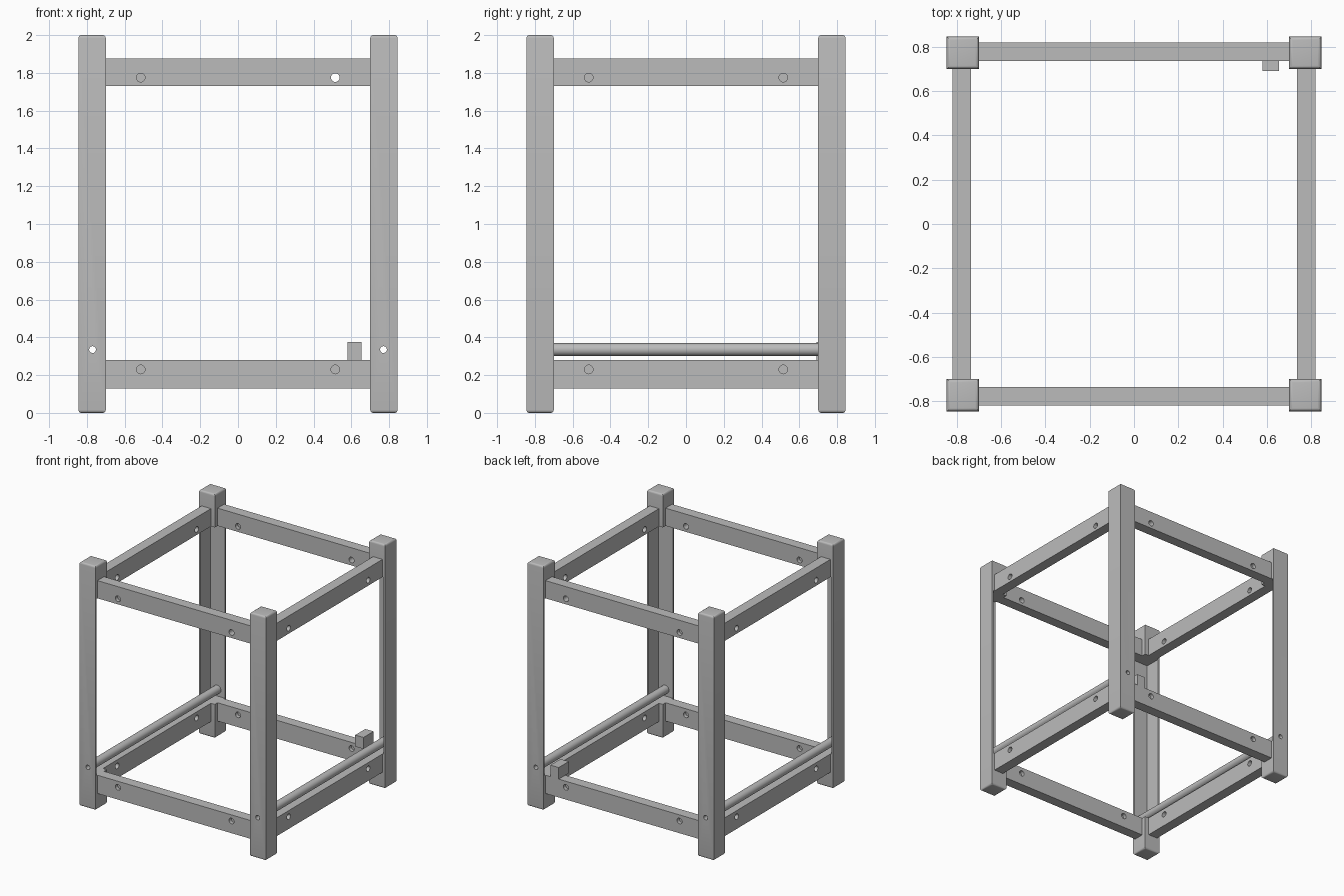
import bpy
import bmesh
from math import pi
from mathutils import Matrix, Vector

old = bpy.data.objects.get("Cube")
if old:
    bpy.data.objects.remove(old, do_unlink=True)

grey = bpy.data.materials.new("plain_grey")
grey.use_nodes = True
grey.diffuse_color = (0.5, 0.5, 0.5, 1)
grey.node_tree.nodes["Principled BSDF"].inputs["Base Color"].default_value = (0.5, 0.5, 0.5, 1)

HALF, INNER, WALL = 0.845, 0.70, 0.014
LOW, HIGH = (0.13, 0.28), (1.73, 1.875)
RAIL_IN, RAIL_OUT = 0.735, 0.82
DOWEL_X, DOWEL_Z = 0.77, 0.335


def finish(bm, name):
    bmesh.ops.recalc_face_normals(bm, faces=bm.faces)
    mesh = bpy.data.meshes.new(name)
    bm.to_mesh(mesh)
    bm.free()
    obj = bpy.data.objects.new(name, mesh)
    mesh.materials.append(grey)
    bpy.context.collection.objects.link(obj)
    return obj


def box(name, a, b, round_ends=0):
    """Box between two opposite corners, with optional rounded top and bottom rims."""
    a, b = Vector(a), Vector(b)
    size = b - a
    bm = bmesh.new()
    bmesh.ops.create_cube(bm, size=1, matrix=Matrix.Translation((a + b) / 2)
                          @ Matrix.Diagonal([abs(s) for s in size] + [1]))
    if round_ends:
        rims = [e for e in bm.edges if abs(e.verts[0].co.z - e.verts[1].co.z) < 0.001]
        bmesh.ops.bevel(bm, geom=rims, offset=round_ends, segments=4, profile=0.5, affect='EDGES')
    return finish(bm, name)


def rod(name, centre, axis, radius, length, sides=32):
    bm = bmesh.new()
    turn = Vector((0, 0, 1)).rotation_difference(Vector(axis)).to_matrix().to_4x4()
    bmesh.ops.create_cone(bm, cap_ends=True, segments=sides, radius1=radius, radius2=radius,
                          depth=length, matrix=Matrix.Translation(centre) @ turn)
    return finish(bm, name)


def carve(obj, cutters):
    """Subtract each cutter, bake the result and remove the cutters."""
    for cutter in cutters:
        mod = obj.modifiers.new("cut", 'BOOLEAN')
        mod.operation, mod.solver, mod.object = 'DIFFERENCE', 'EXACT', cutter
    bpy.context.view_layer.update()
    graph = bpy.context.evaluated_depsgraph_get()
    baked = bpy.data.meshes.new_from_object(obj.evaluated_get(graph))
    obj.modifiers.clear()
    obj.data = baked
    for cutter in cutters:
        bpy.data.objects.remove(cutter, do_unlink=True)


def smooth(obj):
    bpy.ops.object.select_all(action='DESELECT')
    obj.select_set(True)
    bpy.context.view_layer.objects.active = obj
    bpy.ops.object.shade_smooth_by_angle(angle=pi / 6)


# Corner legs: solid at both ends, hollowed to an angle section between the rails
for sx, side in ((-1, "right"), (1, "left")):
    for sy, end in ((-1, "front"), (1, "back")):
        leg = box(f"{end}_{side}_leg", (sx * INNER, sy * INNER, 0), (sx * HALF, sy * HALF, 2), 0.016)
        notch = box("notch_cutter", (sx * 0.6, sy * 0.6, LOW[1]),
                    (sx * (HALF - WALL), sy * (HALF - WALL), HIGH[0]))
        hole = rod("hole_cutter", (sx * DOWEL_X, sy * HALF, DOWEL_Z), (0, 1, 0), 0.018, 0.1)
        carve(leg, [notch, hole])
        smooth(leg)

# Rails on all four sides, with screw holes sunk from both faces
for z0, z1, level in ((*LOW, "lower"), (*HIGH, "upper")):
    hole_z = z0 + (0.1 if level == "lower" else 0.045)
    for along_x in (True, False):
        for s in (-1, 1):
            def place(along, across, z):
                return (along, across, z) if along_x else (across, along, z)
            side = ("front", "back")[s > 0] if along_x else ("right", "left")[s > 0]
            rail = box(f"{level}_{side}_rail", place(-INNER, s * RAIL_IN, z0),
                       place(INNER, s * RAIL_OUT, z1))
            holes = []
            for x in (-0.515, 0.515):
                if along_x and level == "upper" and x > 0:
                    spots = [((RAIL_IN + RAIL_OUT) / 2, 0.2)]
                else:
                    spots = [(RAIL_IN, 0.06), (RAIL_OUT, 0.06)]
                holes += [rod("hole_cutter", place(x, s * d, hole_z), place(0, 1, 0), 0.023, depth)
                          for d, depth in spots]
            carve(rail, holes)
            smooth(rail)

# Hollow side dowels seated against the leg walls
for sx, side in ((-1, "right"), (1, "left")):
    centre = (sx * DOWEL_X, 0, DOWEL_Z)
    dowel = rod(f"{side}_dowel", centre, (0, 1, 0), 0.034, 2 * (HALF - WALL))
    carve(dowel, [rod("bore_cutter", centre, (0, 1, 0), 0.018, 2)])
    smooth(dowel)

# Small stop block on the lower back rail
box("stop_block", (0.58, 0.69, LOW[1]), (0.655, RAIL_OUT, 0.375))
